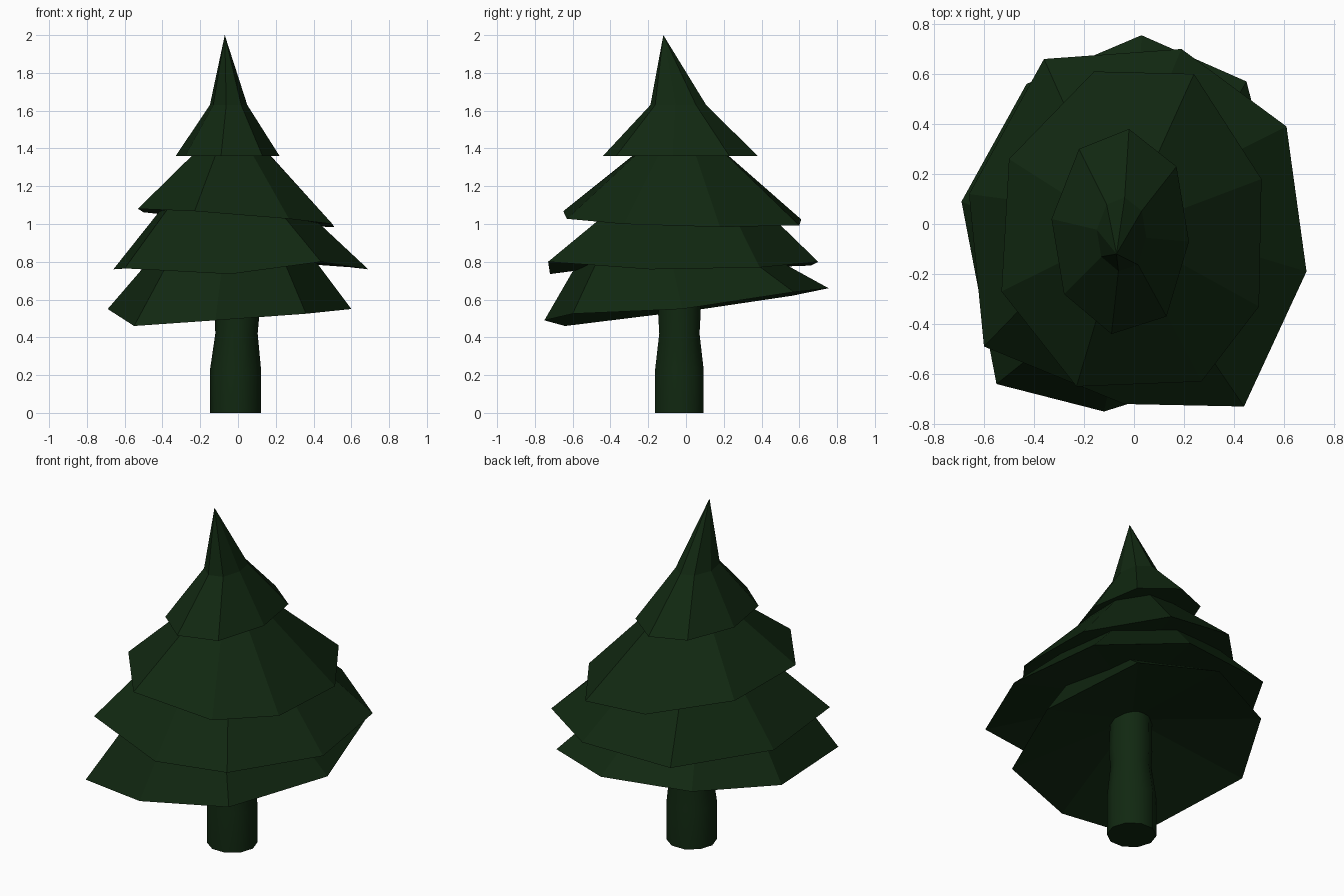
import bpy
import bmesh
import math

default_cube = bpy.data.objects.get("Cube")
if default_cube:
    bpy.data.objects.remove(default_cube, do_unlink=True)


def make_material(name, colour):
    material = bpy.data.materials.new(name)
    material.use_nodes = True
    material.diffuse_color = colour
    shader = material.node_tree.nodes["Principled BSDF"]
    shader.inputs["Base Color"].default_value = colour
    shader.inputs["Roughness"].default_value = 1
    return material


pine_green = make_material("dark pine green", (0.0055, 0.021, 0.0055, 1))


def add_object(name, bm):
    """Turn a finished bmesh into a named, painted object."""
    bmesh.ops.recalc_face_normals(bm, faces=bm.faces)
    mesh = bpy.data.meshes.new(name)
    bm.to_mesh(mesh)
    bm.free()
    mesh.materials.append(pine_green)
    obj = bpy.data.objects.new(name, mesh)
    bpy.context.collection.objects.link(obj)
    return obj


def add_ring(bm, points):
    return [bm.verts.new(point) for point in points]


def bridge(bm, lower, upper):
    """Join two rings of equal size with a band of quads."""
    for i in range(len(lower)):
        j = (i + 1) % len(lower)
        bm.faces.new((lower[i], lower[j], upper[j], upper[i]))


def fan(bm, ring, centre):
    """Join a ring to one centre point with triangles."""
    hub = bm.verts.new(centre)
    for i in range(len(ring)):
        bm.faces.new((ring[i], ring[(i + 1) % len(ring)], hub))


def make_tier(name, rim, shrink, shift, top_z, peak, hollow):
    """Ragged skirt: drooping rim, smaller ring above, peak and hollow underside."""
    bm = bmesh.new()
    outer = add_ring(bm, rim)
    inner = add_ring(bm, [(x * shrink + shift[0], y * shrink + shift[1], top_z)
                          for x, y, z in rim])
    bridge(bm, outer, inner)
    fan(bm, inner, peak)
    fan(bm, outer, hollow)
    return add_object(name, bm)


# Crown tip with a pointed spire
tip_rim = [(x, y, 1.36) for x, y in (
    (-.02, .38), (-.22, .3), (-.33, .02), (-.28, -.28),
    (-.09, -.44), (.13, -.37), (.22, -.07), (.17, .23))]
make_tier("tip_branches", tip_rim, .36, (-.03, -.03), 1.63,
          (-.07, -.12, 2), (-.05, 0, 1.37))

# Upper skirt, tilted gently towards the left
upper_rim = [(x, y, 1.03 - .08 * x - .03 * y) for x, y in (
    (-.16, .61), (-.5, .26), (-.53, -.27), (-.23, -.65),
    (.27, -.63), (.5, -.33), (.51, .18), (.24, .6))]
make_tier("upper_branches", upper_rim, .33, (-.03, -.02), 1.4,
          (-.03, -.02, 1.5), (0, 0, 1.06))

# Middle skirt with uneven corners
middle_rim = [
    (.19, .7, .8), (-.36, .66, .78), (-.66, .12, .76), (-.6, -.49, .765),
    (-.04, -.72, .735), (.44, -.73, .8), (.69, -.19, .76), (.61, .39, .77)]
make_tier("middle_branches", middle_rim, .53, (-.04, .02), 1.1,
          (0, 0, 1.2), (0, 0, .84))

# Lowest skirt, dipping towards the front
lower_rim = [
    (.03, .755, .66), (-.43, .56, .62), (-.69, .09, .55), (-.55, -.64, .46),
    (-.12, -.75, .49), (.36, -.6, .525), (.6, -.02, .55), (.45, .57, .64)]
make_tier("lower_branches", lower_rim, .6, (0, -.08), .87,
          (0, 0, .95), (-.01, -.03, .72))

# Trunk: rounded column with a slight waist
trunk_profile = [(0, .135, -.013), (.23, .135, -.013), (.42, .112, -.008),
                 (.52, .118, -.005), (.82, .11, -.01)]
SIDES = 10
bm = bmesh.new()
rings = []
for height, radius, centre_x in trunk_profile:
    angles = [math.tau * i / SIDES for i in range(SIDES)]
    rings.append(add_ring(bm, [
        (centre_x + radius * math.cos(a), -.035 + radius * math.sin(a), height)
        for a in angles]))
for lower, upper in zip(rings, rings[1:]):
    bridge(bm, lower, upper)
bm.faces.new(rings[0])
bm.faces.new(rings[-1])
trunk = add_object("trunk", bm)

bpy.ops.object.select_all(action="DESELECT")
trunk.select_set(True)
bpy.context.view_layer.objects.active = trunk
bpy.ops.object.shade_smooth_by_angle(angle=math.radians(50))
